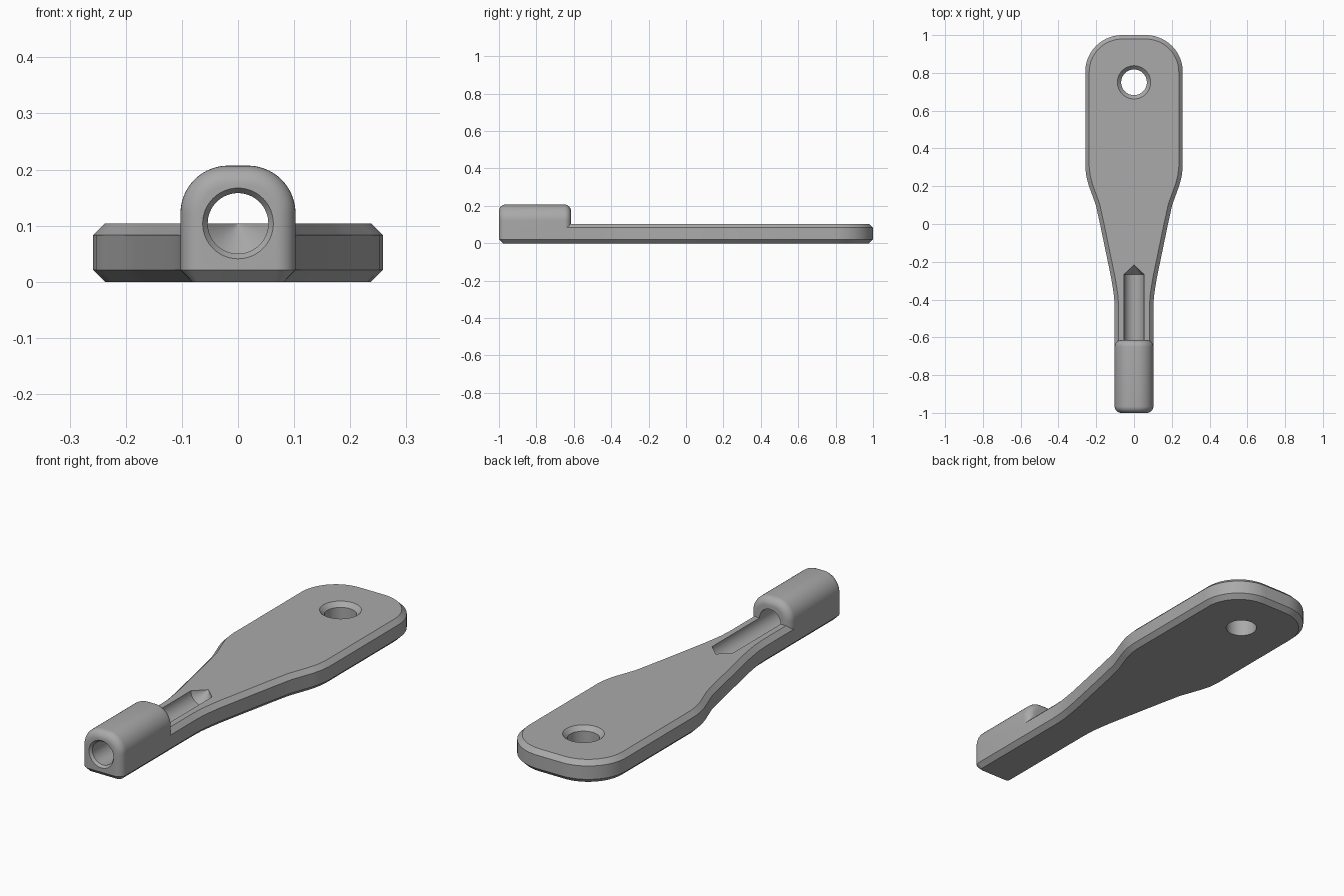
import bpy, bmesh
from math import sin, cos, pi
from mathutils import Vector, Matrix

cube = bpy.data.objects.get("Cube")
if cube:
    bpy.data.objects.remove(cube)

THICK, CHAMFER = 0.104, 0.021
HALF, TOP = 0.1025, 0.207          # socket half width and height
FILLET, ARCH = 0.035, 0.085

grey = bpy.data.materials.new("plain grey")
grey.use_nodes = True
grey.diffuse_color = (0.4, 0.4, 0.4, 1)
grey.node_tree.nodes["Principled BSDF"].inputs["Base Color"].default_value = (0.4, 0.4, 0.4, 1)


def arc(cx, cy, r, start, end, n):
    return [Vector((cx + r * cos(start + (end - start) * i / n),
                    cy + r * sin(start + (end - start) * i / n))) for i in range(n + 1)]


def inset(loop, d):
    """Move a counter-clockwise 2D outline inward by d."""
    out = []
    for i, p in enumerate(loop):
        a = (p - loop[i - 1]).normalized()
        b = (loop[(i + 1) % len(loop)] - p).normalized()
        na, nb = Vector((-a.y, a.x)), Vector((-b.y, b.x))
        out.append(p + (na + nb) * d / (1 + na.dot(nb)))
    return out


def loft(name, rings):
    """Skin closed rings of 3D points and cap both ends."""
    bm = bmesh.new()
    rows = [[bm.verts.new(p) for p in ring] for ring in rings]
    for low, high in zip(rows, rows[1:]):
        for i in range(len(low)):
            j = (i + 1) % len(low)
            bm.faces.new((low[i], low[j], high[j], high[i]))
    bm.faces.new(rows[0][::-1])
    bm.faces.new(rows[-1])
    bmesh.ops.remove_doubles(bm, verts=bm.verts, dist=1e-5)
    bmesh.ops.recalc_face_normals(bm, faces=bm.faces)
    mesh = bpy.data.meshes.new(name)
    bm.to_mesh(mesh)
    bm.free()
    mesh.materials.append(grey)
    ob = bpy.data.objects.new(name, mesh)
    bpy.context.collection.objects.link(ob)
    return ob


def lathe(name, profile, place, n=64):
    """Turned solid: profile holds (radius, distance along axis)."""
    return loft(name, [[place @ Vector((r * cos(2 * pi * i / n), r * sin(2 * pi * i / n), t))
                        for i in range(n)] for r, t in profile])


def combine(target, tool, operation):
    mod = target.modifiers.new(operation.lower(), "BOOLEAN")
    mod.operation, mod.object, mod.solver = operation, tool, "EXACT"
    bpy.context.view_layer.objects.active = target
    bpy.ops.object.modifier_apply(modifier=mod.name)
    bpy.data.objects.remove(tool)


# Flat paddle: right half outline, mirrored, with chamfered rims
half = arc(HALF - FILLET, FILLET - 1, FILLET, -pi / 2, 0, 8)
half += [Vector(p) for p in ((HALF, -0.45), (0.105, -0.39), (0.112, -0.34), (0.122, -0.28),
                             (0.18, 0.0), (0.202, 0.1), (0.24, 0.205), (0.252, 0.25), (0.258, 0.3))]
half += arc(0.063, 0.805, 0.195, 0, pi / 2, 20)
outline = half + [Vector((-p.x, p.y)) for p in reversed(half)]
small = inset(outline, CHAMFER)
handle = loft("handle", [[(p.x, p.y, z) for p in loop] for loop, z in
                         ((small, 0), (outline, CHAMFER), (outline, THICK - CHAMFER), (small, THICK))])

# Arched socket with rounded ends
def arch_ring(y, d):
    right = arc(HALF - ARCH, TOP - ARCH, ARCH - d, 0, pi / 2, 20)
    right = [Vector((HALF - d, CHAMFER))] + right
    return [(p.x, y, p.y) for p in right] + [(-p.x, y, p.y) for p in reversed(right)]


steps = [i * pi / 16 for i in range(9)]
front = [(-1 + FILLET * (1 - sin(a)), FILLET * (1 - cos(a))) for a in reversed(steps)]
back = [(-0.615 - FILLET * (1 - sin(a)), FILLET * (1 - cos(a))) for a in steps]
socket = loft("socket", [arch_ring(y, d) for y, d in front + back])
combine(handle, socket, "UNION")

# Drilled bore with conical tip, and countersunk hanging hole
along_y = Matrix.Translation((0, 0, THICK)) @ Matrix.Rotation(-pi / 2, 4, "X")
bore = lathe("bore_cutter", [(0.063, -1.1), (0.063, -1), (0.054, -0.988),
                             (0.054, -0.268), (0.0005, -0.217)], along_y)
combine(handle, bore, "DIFFERENCE")
hole = lathe("hole_cutter", [(0.068, -0.1), (0.068, THICK - 0.02), (0.088, THICK), (0.088, 0.2)],
             Matrix.Translation((0, 0.75, 0)))
combine(handle, hole, "DIFFERENCE")

# Smooth curves, crisp chamfers
bpy.ops.object.select_all(action="DESELECT")
handle.select_set(True)
bpy.context.view_layer.objects.active = handle
bpy.ops.object.shade_smooth_by_angle(angle=pi / 6)
